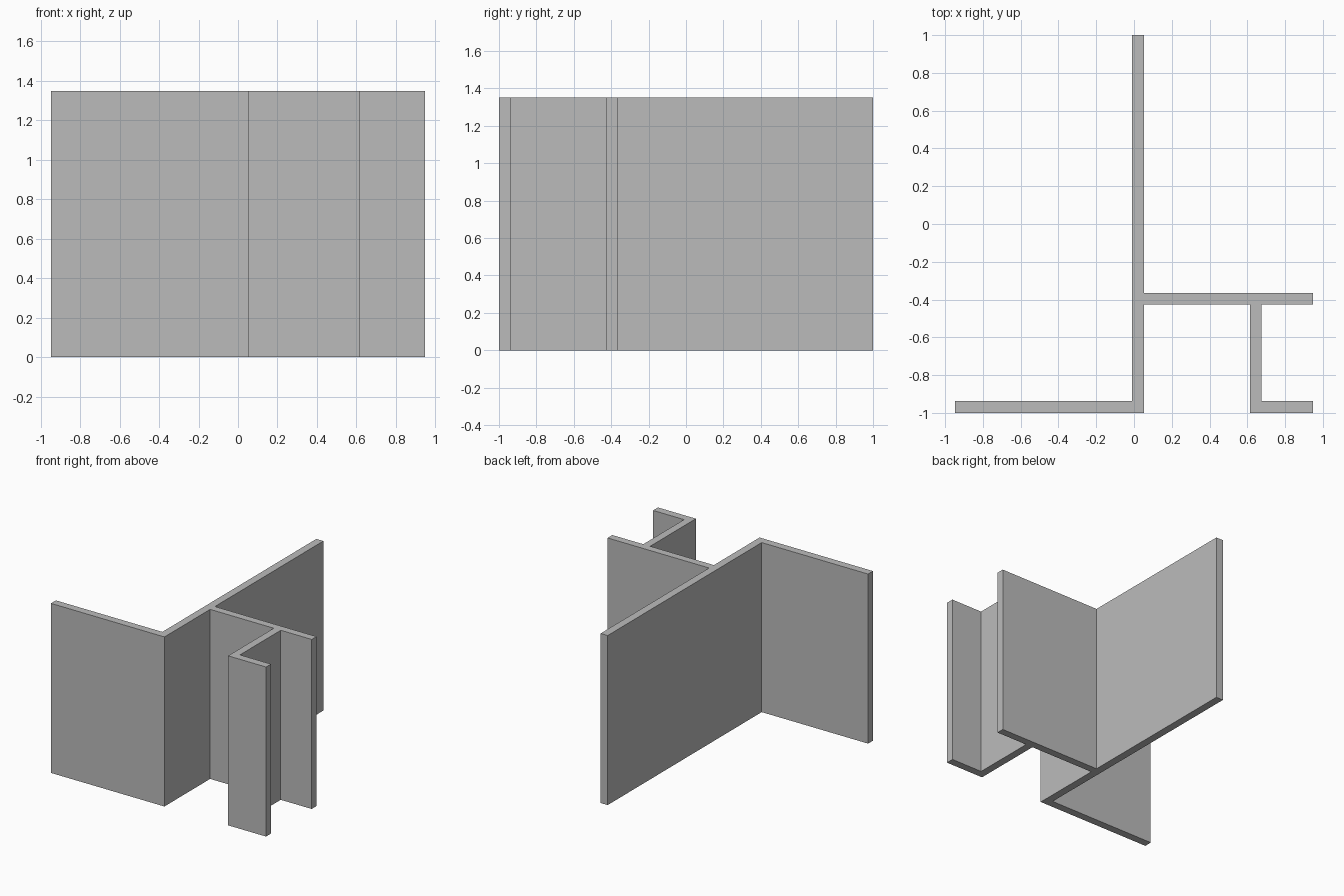
import bpy, bmesh

if "Cube" in bpy.data.objects:
    bpy.data.objects.remove(bpy.data.objects["Cube"])

HEIGHT = 1.35

# Single wall colour
grey = bpy.data.materials.new("wall grey")
grey.diffuse_color = (0.5, 0.5, 0.5, 1)
grey.use_nodes = True
grey.node_tree.nodes["Principled BSDF"].inputs["Base Color"].default_value = grey.diffuse_color

# Plan outline of the joined thin walls, counter-clockwise from front left
outline = [
    (-0.947, -1.0), (0.052, -1.0), (0.052, -0.425), (0.613, -0.425),
    (0.613, -1.0), (0.947, -1.0), (0.947, -0.938), (0.674, -0.938),
    (0.674, -0.425), (0.947, -0.425), (0.947, -0.365), (0.052, -0.365),
    (0.052, 1.0), (-0.01, 1.0), (-0.01, -0.938), (-0.947, -0.938),
]

# Extrude the plan upward
bm = bmesh.new()
base = bm.faces.new([bm.verts.new((x, y, 0)) for x, y in outline])
top = bmesh.ops.extrude_face_region(bm, geom=[base], use_keep_orig=True)
bmesh.ops.translate(bm, vec=(0, 0, HEIGHT),
                    verts=[v for v in top["geom"] if isinstance(v, bmesh.types.BMVert)])
bmesh.ops.recalc_face_normals(bm, faces=bm.faces)

mesh = bpy.data.meshes.new("wall_section")
bm.to_mesh(mesh)
bm.free()
mesh.materials.append(grey)
bpy.context.collection.objects.link(bpy.data.objects.new("wall_section", mesh))
